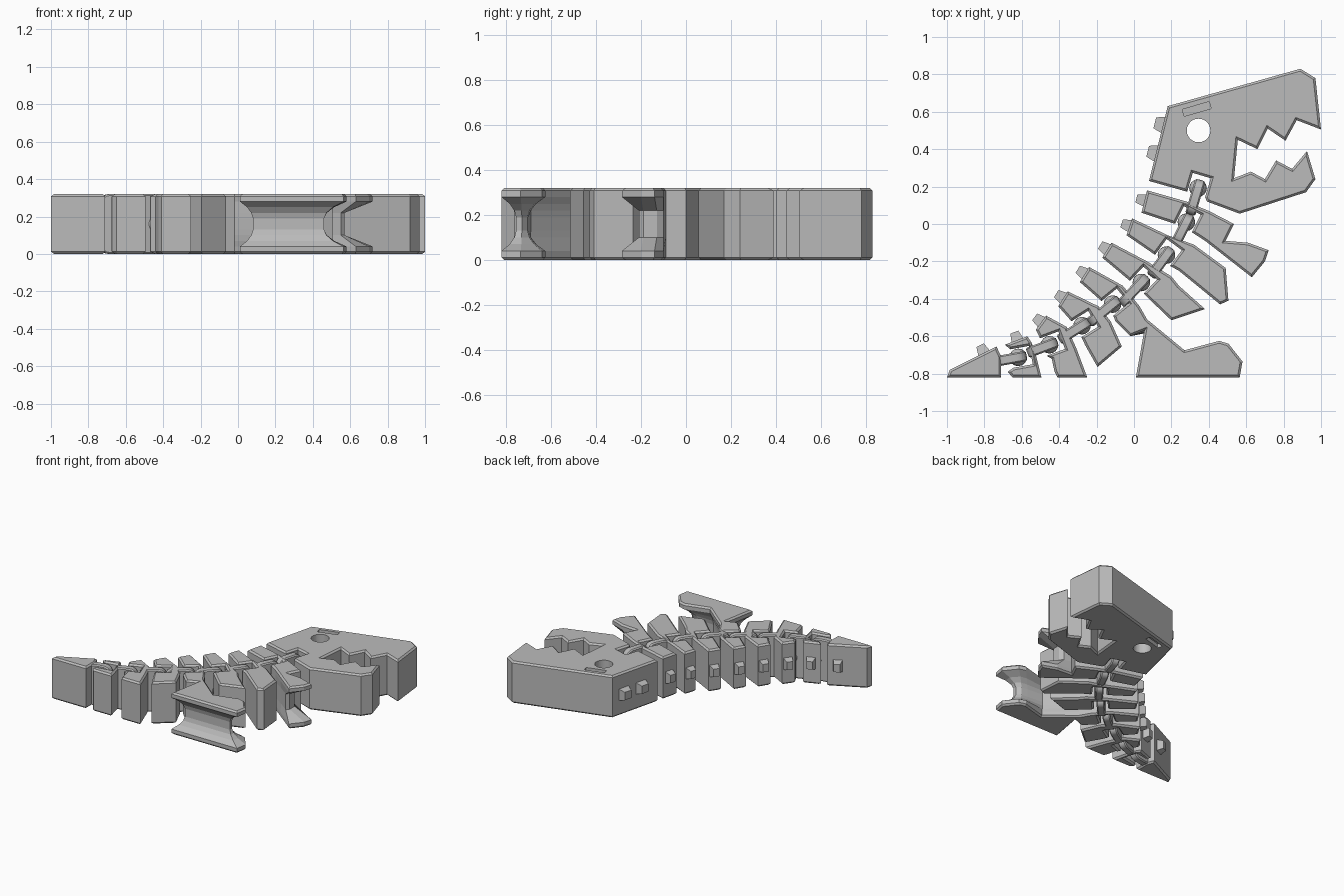
import bpy, bmesh, math
from mathutils import Vector, Matrix

HEIGHT = 0.32
CHAMFER = 0.012

if "Cube" in bpy.data.objects:
    bpy.data.objects.remove(bpy.data.objects["Cube"], do_unlink=True)

grey = bpy.data.materials.new("plain grey")
grey.use_nodes = True
grey.diffuse_color = (0.5, 0.5, 0.5, 1)
grey.node_tree.nodes["Principled BSDF"].inputs["Base Color"].default_value = (0.5, 0.5, 0.5, 1)


def finish(bm, name):
    bmesh.ops.recalc_face_normals(bm, faces=bm.faces)
    mesh = bpy.data.meshes.new(name)
    bm.to_mesh(mesh)
    bm.free()
    mesh.materials.append(grey)
    obj = bpy.data.objects.new(name, mesh)
    bpy.context.collection.objects.link(obj)
    return obj


def inset(points, amount):
    """Shrink a counter-clockwise outline with mitred corners."""
    result = []
    for i, p in enumerate(points):
        a = (p - points[i - 1]).normalized()
        b = (points[(i + 1) % len(points)] - p).normalized()
        na, nb = Vector((-a.y, a.x)), Vector((-b.y, b.x))
        result.append(p + (na + nb) * amount / max(1 + na.dot(nb), 0.4))
    return result


def loft(rings, name):
    """Skin a stack of (z, outline) rings and cap both ends."""
    bm = bmesh.new()
    loops = [[bm.verts.new((p.x, p.y, z)) for p in pts] for z, pts in rings]
    for low, high in zip(loops, loops[1:]):
        for i in range(len(low)):
            j = (i + 1) % len(low)
            bm.faces.new((low[i], low[j], high[j], high[i]))
    bm.faces.new(loops[0][::-1])
    bm.faces.new(loops[-1])
    return finish(bm, name)


def slab(points, name, core=None, waist=()):
    """Chamfered plate; core moves some corners inward at mid height."""
    pts = [Vector(p) for p in points]
    half = [(0, inset(pts, CHAMFER)), (CHAMFER, pts)]
    if core:
        inner = [Vector(core.get(p, p)) for p in points]
        half += [(z, [p.lerp(q, t) for p, q in zip(pts, inner)]) for z, t in waist]
    return loft(half + [(HEIGHT - z, r) for z, r in reversed(half)], name)


def socket(joint):
    """Notch corners around the tip of the neighbour's link."""
    tip, root = Vector(joint[0]), Vector(joint[1])
    d = (tip - root).normalized()
    side = Vector((-d.y, d.x)) * 0.05
    return [tuple(tip + d * along + side * s)
            for along, s in ((-0.08, 1), (0.025, 1), (0.025, -1), (-0.08, -1))]


def link(joint, name):
    """Narrow upright bar with rounded ends and a pivot ball."""
    tip, root = Vector(joint[0]), Vector(joint[1])
    d = (tip - root).normalized()
    side = Vector((-d.y, d.x))
    length, r, width = (tip - root).length, 0.05, 0.028
    outline = []
    for cx, cz, start in ((length - r, HEIGHT - r, 0), (r, HEIGHT - r, 90),
                          (r, r, 180), (length - r, r, 270)):
        for k in range(5):
            a = math.radians(start + k * 22.5)
            outline.append(Vector((cx + r * math.cos(a), cz + r * math.sin(a))))
    bm = bmesh.new()
    loops = []
    for offset, pts in ((-width, inset(outline, 0.008)), (-width + 0.008, outline),
                        (width - 0.008, outline), (width, inset(outline, 0.008))):
        flat = [root + d * p.x + side * offset for p in pts]
        loops.append([bm.verts.new((q.x, q.y, p.y)) for q, p in zip(flat, pts)])
    for low, high in zip(loops, loops[1:]):
        for i in range(len(low)):
            j = (i + 1) % len(low)
            bm.faces.new((low[i], low[j], high[j], high[i]))
    bm.faces.new(loops[0][::-1])
    bm.faces.new(loops[-1])
    ball = tip - d * 0.045
    bmesh.ops.create_uvsphere(bm, u_segments=16, v_segments=10, radius=0.047,
                              matrix=Matrix.Translation((ball.x, ball.y, HEIGHT / 2)))
    obj = finish(bm, name)
    bpy.ops.object.select_all(action="DESELECT")
    obj.select_set(True)
    bpy.context.view_layer.objects.active = obj
    bpy.ops.object.shade_smooth_by_angle(angle=math.radians(40))


def spike(a, b, t, length, name):
    """Small tapered stud standing on the back edge from a to b."""
    a, b = Vector(a), Vector(b)
    along = (b - a).normalized()
    out = Vector((along.y, -along.x))
    mid = a.lerp(b, t)
    bm = bmesh.new()
    loops = []
    for dist, scale in ((-0.02, 1), (0.045, 0.6)):
        c = mid + out * dist
        loops.append([bm.verts.new((c.x + along.x * u * length * scale / 2,
                                    c.y + along.y * u * length * scale / 2,
                                    HEIGHT / 2 + v * 0.05 * scale))
                      for u, v in ((-1, -1), (1, -1), (1, 1), (-1, 1))])
    for i in range(4):
        j = (i + 1) % 4
        bm.faces.new((loops[0][i], loops[0][j], loops[1][j], loops[1][i]))
    bm.faces.new(loops[0])
    bm.faces.new(loops[1])
    finish(bm, name)


# Joints along the spine: link tip, link root
joints = [((0.355, 0.235), (0.30, 0.05)), ((0.30, 0.05), (0.22, -0.11)),
          ((0.20, -0.13), (0.09, -0.28)), ((0.07, -0.28), (-0.07, -0.43)),
          ((-0.08, -0.40), (-0.24, -0.53)), ((-0.24, -0.52), (-0.40, -0.62)),
          ((-0.41, -0.63), (-0.57, -0.69)), ((-0.575, -0.705), (-0.74, -0.735))]

# Head with toothed jaws
head_back = [(0.18, 0.63), (0.08, 0.23)]
head_face = [(0.39, 0.12), (0.565, 0.055), (0.92, 0.17), (0.97, 0.24), (0.925, 0.39),
             (0.845, 0.295), (0.76, 0.34), (0.70, 0.24), (0.625, 0.28), (0.535, 0.245),
             (0.555, 0.45), (0.66, 0.40), (0.715, 0.51), (0.81, 0.445), (0.87, 0.555),
             (1.0, 0.505), (0.97, 0.78), (0.89, 0.83)]
head = slab(head_back + socket(joints[0]) + head_face, "head")
for t in (0.25, 0.63):
    spike(*head_back, t, 0.10, "head_spike")

# Eye hole and brow slots cut through the head
cutters = []
bm = bmesh.new()
bmesh.ops.create_cone(bm, cap_ends=True, segments=40, radius1=0.063, radius2=0.063, depth=1,
                      matrix=Matrix.Translation((0.345, 0.50, 0.16)))
cutters.append(finish(bm, "eye_cutter"))
for z in (0, HEIGHT):
    bm = bmesh.new()
    bmesh.ops.create_cube(bm, size=1, matrix=Matrix.Translation((0.335, 0.615, z))
                          @ Matrix.Rotation(math.radians(16), 4, "Z")
                          @ Matrix.Diagonal((0.15, 0.038, 0.06, 1)))
    cutters.append(finish(bm, "brow_cutter"))
bpy.context.view_layer.objects.active = head
for cutter in cutters:
    cutter.hide_render = True
    mod = head.modifiers.new("cut", "BOOLEAN")
    mod.operation, mod.solver, mod.object = "DIFFERENCE", "EXACT", cutter
    bpy.ops.object.modifier_apply(modifier=mod.name)
    bpy.data.objects.remove(cutter, do_unlink=True)

# Body pieces: back edge, then belly side from tail end to head end
pieces = [
    ("arm_segment", [(0.07, 0.18), (0.04, 0.06)],
     [(0.38, -0.09), (0.47, -0.16), (0.63, -0.285), (0.70, -0.20), (0.72, -0.14),
      (0.61, -0.10), (0.49, -0.09), (0.535, 0.0), (0.40, 0.07), (0.28, 0.12)]),
    ("chest_segment", [(-0.01, 0.03), (-0.04, -0.06)],
     [(0.24, -0.25), (0.46, -0.43), (0.505, -0.41), (0.49, -0.235), (0.32, -0.11), (0.18, -0.06)]),
    ("belly_segment", [(-0.12, -0.10), (-0.17, -0.18)],
     [(0.08, -0.40), (0.20, -0.515), (0.38, -0.455), (0.24, -0.33), (0.20, -0.28), (0.07, -0.20)]),
    ("leg_segment", [(-0.24, -0.23), (-0.29, -0.31)],
     [(-0.10, -0.52), (-0.02, -0.60), (0.055, -0.57), (0.01, -0.82), (0.565, -0.82),
      (0.58, -0.735), (0.505, -0.64), (0.455, -0.625), (0.27, -0.675), (0.07, -0.51),
      (0.03, -0.44), (-0.06, -0.33)]),
    ("hip_segment", [(-0.355, -0.36), (-0.405, -0.44)],
     [(-0.26, -0.65), (-0.195, -0.765), (-0.065, -0.655), (-0.125, -0.52), (-0.19, -0.44)]),
    ("front_tail_segment", [(-0.47, -0.49), (-0.525, -0.565)],
     [(-0.44, -0.72), (-0.425, -0.79), (-0.41, -0.82), (-0.25, -0.82), (-0.31, -0.66), (-0.36, -0.55)]),
    ("rear_tail_segment", [(-0.57, -0.60), (-0.69, -0.645)],
     [(-0.675, -0.79), (-0.65, -0.82), (-0.495, -0.82), (-0.53, -0.68), (-0.55, -0.63)]),
]

# Recessed web between the paired hands and the paired feet
cores = {
    "arm_segment": ({(0.47, -0.16): (0.47, -0.15), (0.63, -0.285): (0.55, -0.21),
                     (0.70, -0.20): (0.57, -0.19), (0.72, -0.14): (0.57, -0.13),
                     (0.61, -0.10): (0.55, -0.10)},
                    ((0.04, 0), (0.10, 1))),
    "leg_segment": ({(0.055, -0.57): (0.08, -0.58), (0.01, -0.82): (0.08, -0.755),
                     (0.565, -0.82): (0.46, -0.755), (0.58, -0.735): (0.46, -0.73),
                     (0.505, -0.64): (0.43, -0.705), (0.455, -0.625): (0.38, -0.70),
                     (0.27, -0.675): (0.25, -0.69)},
                    ((0.04, 0), (0.07, 0.55), (0.10, 0.87), (0.13, 1))),
}

for i, (name, back, belly) in enumerate(pieces):
    core, waist = cores.get(name, (None, ()))
    slab(back + socket(joints[i + 1]) + belly, name, core, waist)
    spike(*back, 0.45, 0.075, name + "_spike")

# Tail tip
tail = [(-0.735, -0.655), (-0.985, -0.78), (-1.0, -0.82), (-0.71, -0.82), (-0.71, -0.71)]
slab(tail, "tail_tip")
spike(tail[0], tail[1], 0.27, 0.075, "tail_spike")

# Links that hook each piece into the one ahead
for joint in joints:
    link(joint, "hinge_link")
